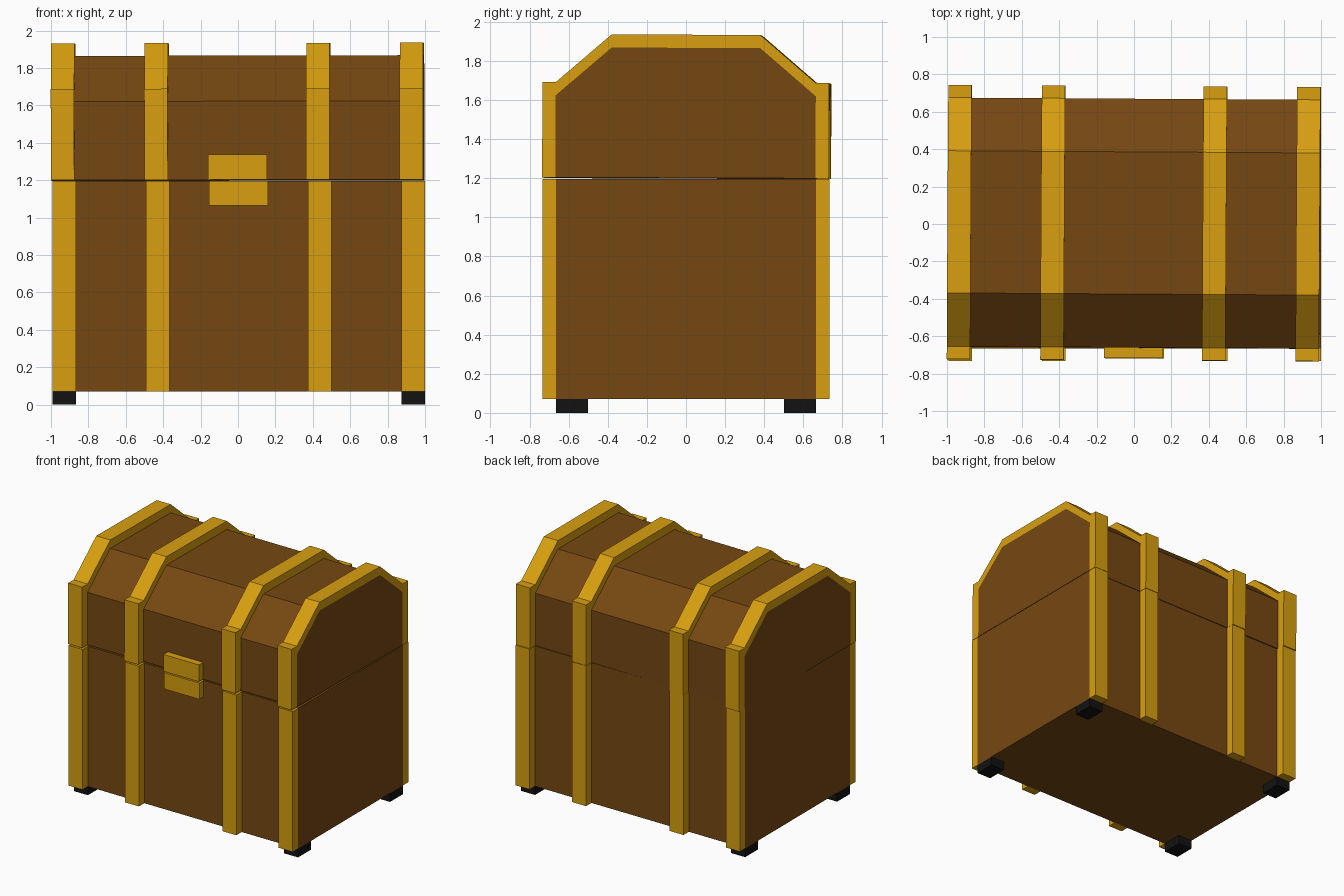
import bpy, bmesh
from mathutils import Matrix, Euler

if "Cube" in bpy.data.objects:
    bpy.data.objects.remove(bpy.data.objects["Cube"])


def material(name, color):
    m = bpy.data.materials.new(name)
    m.diffuse_color = color
    m.use_nodes = True
    m.node_tree.nodes["Principled BSDF"].inputs["Base Color"].default_value = m.diffuse_color
    return m


WOOD = material("brown_wood", (0.18, 0.064, 0.006, 1))
GOLD = material("gold_metal", (0.69, 0.35, 0.005, 1))
BLACK = material("black_feet", (0.006, 0.006, 0.006, 1))

W, D, T = 0.995, 0.665, 0.068      # half width, half depth, band thickness
BASE, SEAM = 0.07, 1.195           # body bottom and top heights
BODY = Matrix.Translation((0.004, 0, 0))
# The lid sits very slightly askew on the body
LID = Matrix.Translation((-0.001, 0.003, 1.2)) @ Euler((-0.004, -0.002, -0.006)).to_matrix().to_4x4()


def prism(name, profile, x0, x1, mat, frame):
    """Extrude a (y, z) profile along x from x0 to x1."""
    bm = bmesh.new()
    face = bm.faces.new([bm.verts.new((x0, y, z)) for y, z in profile])
    ext = bmesh.ops.extrude_face_region(bm, geom=[face])["geom"]
    verts = [v for v in ext if isinstance(v, bmesh.types.BMVert)]
    bmesh.ops.translate(bm, verts=verts, vec=(x1 - x0, 0, 0))
    bmesh.ops.recalc_face_normals(bm, faces=bm.faces)
    mesh = bpy.data.meshes.new(name)
    bm.to_mesh(mesh)
    bm.free()
    mesh.materials.append(mat)
    obj = bpy.data.objects.new(name, mesh)
    obj.matrix_world = frame
    bpy.context.collection.objects.link(obj)
    return obj


def box(name, x0, x1, y0, y1, z0, z1, mat, frame):
    return prism(name, [(y0, z0), (y1, z0), (y1, z1), (y0, z1)], x0, x1, mat, frame)


def mirrored(half):
    """Complete a profile given from front to middle."""
    return half + [(-y, z) for y, z in reversed(half)]


# Chest body and faceted lid (lid heights are measured from the seam)
box("chest_body", -W, W, -D, D, BASE, SEAM, WOOD, BODY)
lid_curve = mirrored([(-D, 0), (-D, 0.42), (-0.38, 0.665)])
prism("chest_lid", lid_curve, -W, W, WOOD, LID)

# Metal bands: one arch over the lid, straight straps front and back
band_outer = mirrored([(-D - T, 0), (-D - T, 0.487), (-D, 0.487), (-0.38, 0.732)])
for i, x in enumerate((-W, -0.495, 0.37, W - 0.125)):
    prism(f"lid_band_{i}", band_outer + lid_curve[::-1], x, x + 0.125, GOLD, LID)
    for side, y in (("front", -D - T), ("back", D)):
        box(f"body_band_{side}_{i}", x, x + 0.125, y, y + T, BASE, SEAM, GOLD, BODY)

# Lock plate, split at the seam
box("lock_upper", -0.155, 0.16, -0.72, -D, 0, 0.135, GOLD, LID)
box("lock_lower", -0.158, 0.157, -0.72, -D, 1.065, SEAM, GOLD, BODY)

# Corner feet
for i, x in enumerate((-W, W - 0.125)):
    for side, y in (("front", -D), ("back", 0.5)):
        box(f"foot_{side}_{i}", x, x + 0.125, y, y + 0.165, 0, BASE, BLACK, BODY)
